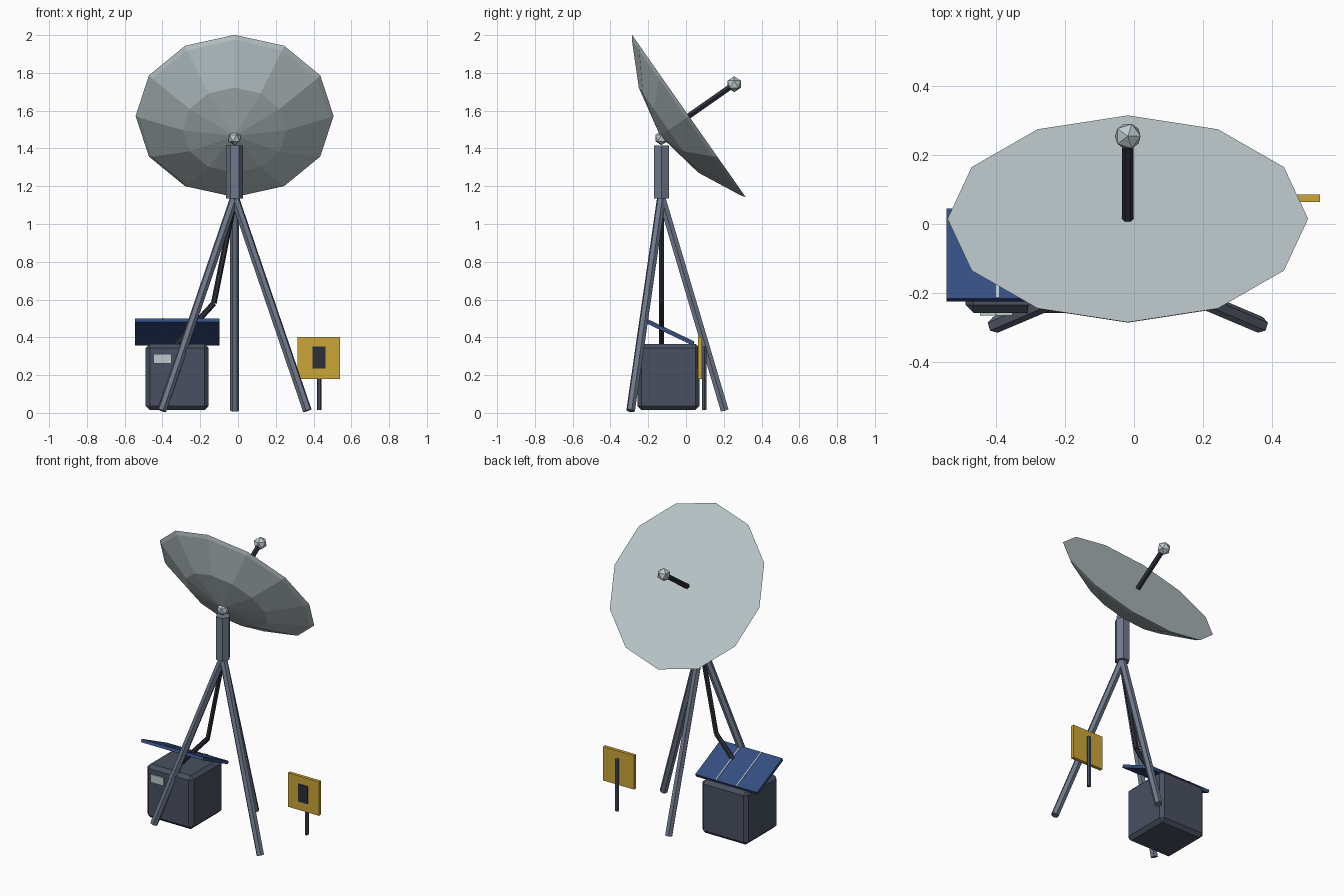
import bpy, bmesh, math
from mathutils import Vector, Matrix

cube = bpy.data.objects.get("Cube")
if cube:
    bpy.data.objects.remove(cube, do_unlink=True)


def material(name, rgb):
    m = bpy.data.materials.new(name)
    m.use_nodes = True
    m.diffuse_color = (*rgb, 1)
    m.node_tree.nodes["Principled BSDF"].inputs["Base Color"].default_value = (*rgb, 1)
    return m


PALE = material("pale grey", (0.51, 0.59, 0.61))
STEEL = material("steel grey", (0.16, 0.19, 0.26))
SLATE = material("slate grey", (0.065, 0.08, 0.115))
DARK = material("charcoal", (0.025, 0.029, 0.042))
BLUE = material("panel blue", (0.035, 0.075, 0.22))
YELLOW = material("sign yellow", (0.6, 0.38, 0.04))


def finish(name, bm, mat, matrix=None):
    """Turn a bmesh into a flat shaded object."""
    bmesh.ops.recalc_face_normals(bm, faces=bm.faces)
    mesh = bpy.data.meshes.new(name)
    bm.to_mesh(mesh)
    bm.free()
    mesh.materials.append(mat)
    ob = bpy.data.objects.new(name, mesh)
    if matrix:
        ob.matrix_world = matrix
    bpy.context.collection.objects.link(ob)
    return ob


def rod(name, start, end, radius, mat):
    """Six sided bar between two points."""
    a, b = Vector(start), Vector(end)
    d = b - a
    bm = bmesh.new()
    bmesh.ops.create_cone(bm, cap_ends=True, segments=6, radius1=radius,
                          radius2=radius, depth=d.length,
                          matrix=Matrix.Rotation(math.pi / 6, 4, 'Z'))
    turn = Vector((0, 0, 1)).rotation_difference(d).to_matrix().to_4x4()
    return finish(name, bm, mat, Matrix.Translation((a + b) / 2) @ turn)


def box(name, centre, size, mat, tilt=0, bevel=0):
    bm = bmesh.new()
    bmesh.ops.create_cube(bm, size=1, matrix=Matrix.Diagonal((*size, 1)))
    if bevel:
        bmesh.ops.bevel(bm, geom=bm.edges[:], offset=bevel, segments=1,
                        affect='EDGES')
    return finish(name, bm, mat,
                  Matrix.Translation(centre) @ Matrix.Rotation(tilt, 4, 'X'))


def ball(name, centre, radius):
    bm = bmesh.new()
    bmesh.ops.create_icosphere(bm, subdivisions=1, radius=radius)
    return finish(name, bm, PALE, Matrix.Translation(centre))


CX, MAST_Y = -0.018, -0.13

# Dish: shallow twelve sided bowl with a closed face
bm = bmesh.new()
rings = []
for r, depth in ((0.524, 0), (0.503, 0.016), (0.275, 0.131)):
    rings.append([bm.verts.new((r * math.cos(i * math.tau / 12),
                                r * math.sin(i * math.tau / 12), -depth))
                  for i in range(12)])
apex = bm.verts.new((0, 0, -0.185))
bm.faces.new(rings[0])
for i in range(12):
    j = (i + 1) % 12
    for outer, inner in zip(rings, rings[1:]):
        bm.faces.new((outer[i], outer[j], inner[j], inner[i]))
    bm.faces.new((rings[-1][i], rings[-1][j], apex))
dish_frame = (Matrix.Translation((CX, 0.015, 1.572))
              @ Matrix.Rotation(math.radians(-55), 4, 'X'))
finish("dish", bm, PALE, dish_frame)

# Feed arm and receiver along the dish axis
rod("feed_arm", dish_frame @ Vector((0, 0, -0.02)),
    dish_frame @ Vector((0, 0, 0.28)), 0.017, DARK)
ball("receiver", dish_frame @ Vector((0, 0, 0.293)), 0.042)

# Mast, hinge and tripod
bm = bmesh.new()
bmesh.ops.create_cone(bm, cap_ends=True, segments=6, radius1=0.045,
                      radius2=0.045, depth=0.28,
                      matrix=Matrix.Rotation(math.pi / 6, 4, 'Z'))
mast = finish("mast", bm, STEEL, Matrix.Translation((CX, MAST_Y, 1.275)))
corner = max(mast.data.vertices, key=lambda v: v.co.x).co
if corner.x < 0.044:  # keep a flat side towards the front
    mast.data.transform(Matrix.Rotation(math.pi / 6, 4, 'Z'))
ball("hinge", (CX, MAST_Y, 1.455), 0.038)
for name, dx, y in (("front_left_leg", 0.385, -0.293),
                    ("front_right_leg", -0.385, -0.293),
                    ("back_leg", 0, 0.205)):
    rod(name, (CX, MAST_Y, 1.14), (CX + dx, y, 0.012), 0.024, STEEL)

# Cable from mast to battery box
path = [(CX, MAST_Y, 1.13), (-0.128, MAST_Y, 0.58), (-0.33, MAST_Y, 0.36)]
rod("upper_cable", path[0], path[1], 0.015, DARK)
rod("lower_cable", path[1], path[2], 0.015, DARK)

# Battery box with label plates
BX = -0.322
box("battery_box", (BX, -0.093, 0.19), (0.334, 0.33, 0.35), SLATE, bevel=0.022)
for side, x in (("right", -0.424), ("left", -0.376)):
    box(side + "_label", (x, -0.262, 0.287), (0.046, 0.009, 0.052), PALE)

# Solar panel with dividing strips
tilt = math.radians(-25.5)
centre = Vector((BX, -0.09, 0.428))
up = Matrix.Rotation(tilt, 3, 'X') @ Vector((0, 0, 1))
box("solar_panel", centre, (0.447, 0.29, 0.02), BLUE, tilt)
for side, dx in (("right", -0.075), ("left", 0.075)):
    box(side + "_panel_strip", centre + up * 0.011 + Vector((dx, 0, 0)),
        (0.008, 0.286, 0.005), PALE, tilt)

# Warning sign on a stake
box("sign_board", (0.428, 0.075, 0.29), (0.225, 0.022, 0.222), YELLOW)
box("sign_plate", (0.428, 0.0625, 0.293), (0.068, 0.007, 0.115), DARK)
rod("sign_stake", (0.43, 0.097, 0.015), (0.43, 0.097, 0.352), 0.013, SLATE)
